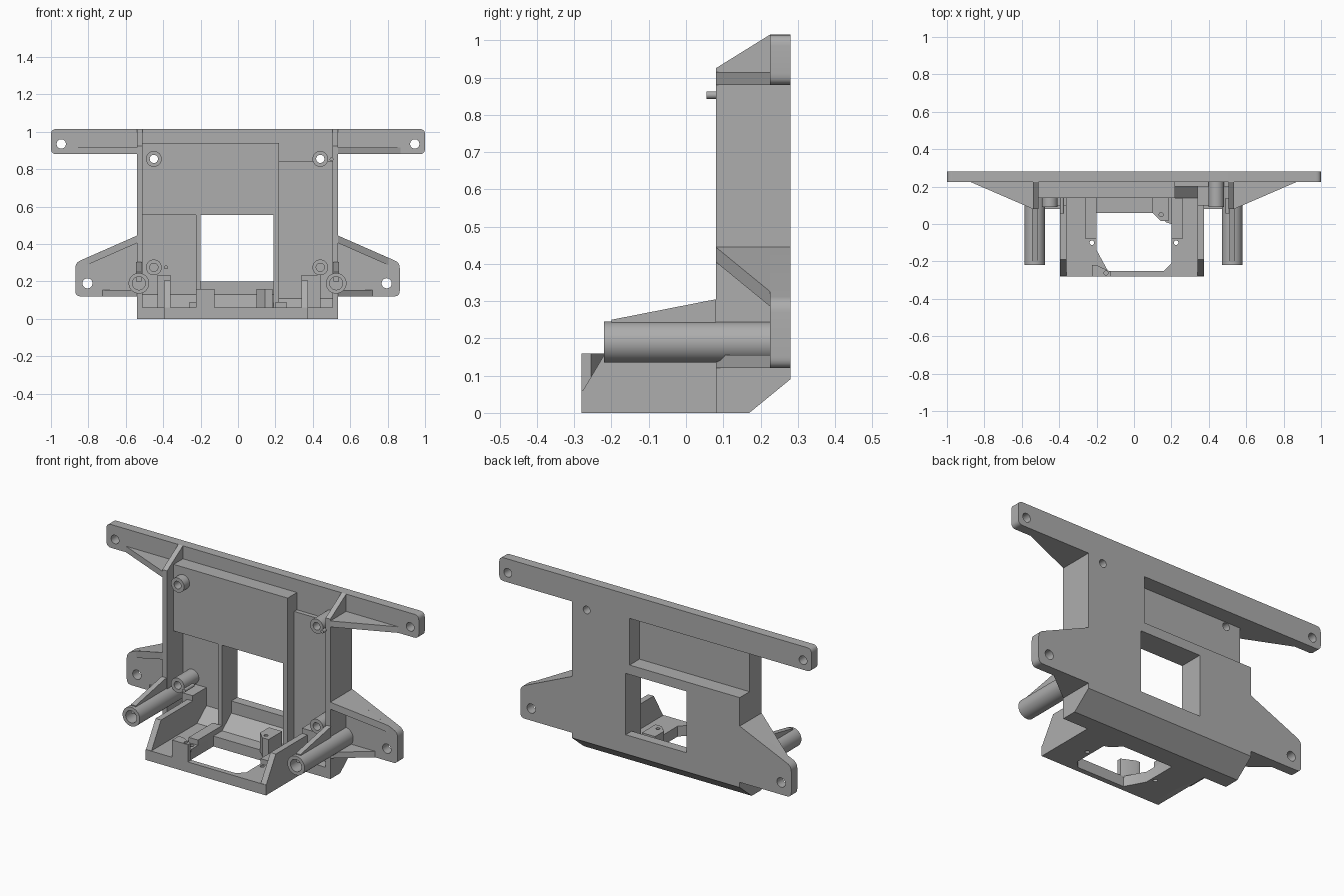
import bpy, bmesh, math
from mathutils import Vector

if "Cube" in bpy.data.objects:
    bpy.data.objects.remove(bpy.data.objects["Cube"])

GREY = (0.42, 0.42, 0.42, 1)
mat = bpy.data.materials.new("plain grey")
mat.use_nodes = True
mat.diffuse_color = GREY
mat.node_tree.nodes["Principled BSDF"].inputs["Base Color"].default_value = GREY


def prism(name, outline, axis, a, b):
    """Extrude a 2D outline along an axis from a to b."""
    place = {"x": lambda u, v, t: (t, u, v),
             "y": lambda u, v, t: (u, t, v),
             "z": lambda u, v, t: (u, v, t)}[axis]
    bm = bmesh.new()
    face = bm.faces.new([bm.verts.new(place(u, v, a)) for u, v in outline])
    ext = bmesh.ops.extrude_face_region(bm, geom=[face])
    moved = [g for g in ext["geom"] if isinstance(g, bmesh.types.BMVert)]
    bmesh.ops.translate(bm, verts=moved, vec=place(0, 0, b - a))
    bmesh.ops.recalc_face_normals(bm, faces=bm.faces)
    mesh = bpy.data.meshes.new(name)
    bm.to_mesh(mesh)
    bm.free()
    obj = bpy.data.objects.new(name, mesh)
    bpy.context.collection.objects.link(obj)
    mesh.materials.append(mat)
    return obj


def box(name, x0, x1, y0, y1, z0, z1):
    return prism(name, [(x0, y0), (x1, y0), (x1, y1), (x0, y1)], "z", z0, z1)


def circle(u, v, r, n=32):
    return [(u + r * math.cos(math.tau * i / n), v + r * math.sin(math.tau * i / n))
            for i in range(n)]


def rounded(points, r=0.03, steps=6):
    """Round every corner of an outline that has r to spare."""
    out = []
    for i, p in enumerate(points):
        p = Vector(p[:2]) if len(p) == 2 else p
        if len(p) == 3:
            out.append(p[:2])
            continue
        a = p + (Vector(points[i - 1][:2]) - p).normalized() * r
        b = p + (Vector(points[(i + 1) % len(points)][:2]) - p).normalized() * r
        for k in range(steps + 1):
            t = k / steps
            out.append(tuple(a * (1 - t) ** 2 + p * 2 * t * (1 - t) + b * t * t))
    return out


def cut(obj, *cutters):
    """Subtract the cutters, then remove them."""
    for c in cutters:
        mod = obj.modifiers.new("cut", "BOOLEAN")
        mod.operation, mod.solver, mod.object = "DIFFERENCE", "EXACT", c
    graph = bpy.context.evaluated_depsgraph_get()
    mesh = bpy.data.meshes.new_from_object(obj.evaluated_get(graph))
    obj.modifiers.clear()
    obj.data = mesh
    for c in cutters:
        bpy.data.objects.remove(c)
    return obj


def hole(x, z, r, y0=-0.5, y1=0.5):
    return prism("hole", circle(x, z, r), "y", y0, y1)


def recess():
    return box("recess", -0.7, 0.165, 0.19, 0.4, 0.61, 0.88)


L, R = -0.54, 0.535          # body sides
BOSS_Z = (0.275, 0.855)
BOSS_X = (-0.45, 0.44)

# Back plate with top bar and lower ears (3-tuples stay sharp)
outline = [(1, 0.88), (1, 1.015), (-1, 1.015), (-1, 0.88), (L, 0.88, 0), (L, 0.445, 0),
           (-0.87, 0.3), (-0.87, 0.12), (0.865, 0.12), (0.865, 0.3),
           (R, 0.445, 0), (R, 0.88, 0)]
cut(prism("back_plate", rounded(outline), "y", 0.225, 0.28),
    box("window", -0.2, 0.19, 0, 0.5, 0.2, 0.555), recess(),
    *[hole(x, 0.935, 0.025) for x in (-0.945, 0.945)],
    *[hole(x, 0.19, 0.027) for x in (-0.805, 0.795)],
    *[hole(x, 0.855, 0.022) for x in BOSS_X])

# Raised front panel and channel floors
cut(box("front_panel", -0.51, 0.22, 0.14, 0.225, 0.555, 0.94),
    recess(), hole(BOSS_X[0], 0.855, 0.022))
for name, x0, x1 in (("window_frame_right", -0.225, -0.2), ("window_frame_left", 0.19, 0.22)):
    box(name, x0, x1, 0.14, 0.225, 0.06, 0.555)
cut(box("channel_floor_left", 0.22, 0.505, 0.2, 0.225, 0.06, 0.84),
    hole(BOSS_X[1], 0.855, 0.022))

# Side walls
wall = [(0.08, 0), (0.17, 0), (0.28, 0.09), (0.28, 1.015), (0.225, 1.015), (0.08, 0.925)]
cut(prism("side_wall_right", wall, "x", L, L + 0.03), recess())
prism("side_wall_left", wall, "x", R - 0.03, R)

# Chamfered lower back with sloping inside
prism("base_back", [(0.08, 0), (0.17, 0), (0.28, 0.09), (0.28, 0.13), (0.225, 0.13),
                    (0.14, 0.06), (0.08, 0.06)], "x", L, R)

# Front tray floor with chamfered opening
opening = [(-0.2, 0.06), (-0.2, -0.14), (-0.14, -0.25), (0.16, -0.25), (0.2, -0.21),
           (0.2, 0), (0.17, 0.01), (0.12, 0.06)]
cut(box("tray_floor", -0.395, 0.375, -0.28, 0.08, 0, 0.06),
    prism("opening", opening, "z", -0.1, 0.2),
    *[prism("hole", circle(x, -0.1, 0.012), "z", -0.1, 0.2) for x in (-0.225, 0.225)])

# Tray side walls and inner rails
tray_wall = [(-0.28, 0), (-0.28, 0.055), (-0.19, 0.205), (0.225, 0.205), (0.225, 0.06), (0.08, 0)]
for side, x in (("right", -0.395), ("left", 0.34)):
    prism("tray_wall_" + side, tray_wall, "x", x, x + 0.035)
box("rail_right", -0.26, -0.2, -0.08, 0.14, 0.06, 0.09)
box("rail_left", 0.2, 0.26, -0.08, 0.14, 0.06, 0.09)

# Screw posts at opposite corners of the opening
for name, shape, (hx, hy) in (
        ("post_front", [(-0.225, -0.28), (-0.125, -0.28), (-0.125, -0.255), (-0.2, -0.22),
                        (-0.225, -0.22)], (-0.15, -0.262)),
        ("post_back", [(0.185, 0.14), (0.1, 0.14), (0.1, 0.06), (0.145, 0.015),
                       (0.185, 0.015)], (0.145, 0.05))):
    cut(prism(name, shape, "z", 0.05, 0.16), prism("hole", circle(hx, hy, 0.011), "z", 0.1, 0.3))

# Screw bosses and locating pegs
for x in BOSS_X:
    for z in BOSS_Z:
        back = 0.14 if x < 0 and z > 0.5 else 0.23
        boss = prism("screw_boss", circle(x, z, 0.042), "y", 0.09, back)
        cut(boss, hole(x, z, 0.022, y1=0.5 if z > 0.5 else 0.2))
for x, z in ((0.5, 0.853), (-0.385, 0.275)):
    prism("locating_peg", circle(x, z, 0.01, 16), "y", 0.055, 0.14)
box("boss_support_left", 0.34, 0.44, 0.1, 0.225, 0.06, 0.235)
box("boss_support_right", -0.43, -0.36, 0.1, 0.225, 0.06, 0.235)

# Both sides: tubes, gussets and ribs
for side, s, edge in (("right", -1, L), ("left", 1, R)):
    tx = edge - s * 0.01
    cut(prism("tube_" + side, circle(tx, 0.19, 0.055, 40), "y", -0.22, 0.225),
        hole(tx, 0.19, 0.035, -0.5, 0.05))
    prism("tube_gusset_" + side, [(-0.2, 0.2), (-0.2, 0.25), (0.08, 0.305), (0.08, 0.2)],
          "x", tx - 0.015, tx + 0.015)

    def rib(name, reach, z0, z1):
        return prism(name + side, [(edge, 0.08), (edge, 0.225), (edge + s * reach, 0.225)],
                     "z", z0, z1)
    rib("bar_rib_", 0.335, 0.88, 0.915)
    rib("lower_rib_", 0.185, 0.12, 0.155)
    upper = rib("ear_rib_", 0.27, 0.405, 0.445)
    for v in upper.data.vertices:
        v.co.z -= 0.44 * abs(v.co.x - edge)

# Smooth the round parts, keep edges sharp
for obj in bpy.context.scene.objects:
    obj.select_set(obj.type == "MESH")
    if obj.type == "MESH":
        bpy.context.view_layer.objects.active = obj
bpy.ops.object.shade_smooth_by_angle(angle=math.radians(30))
